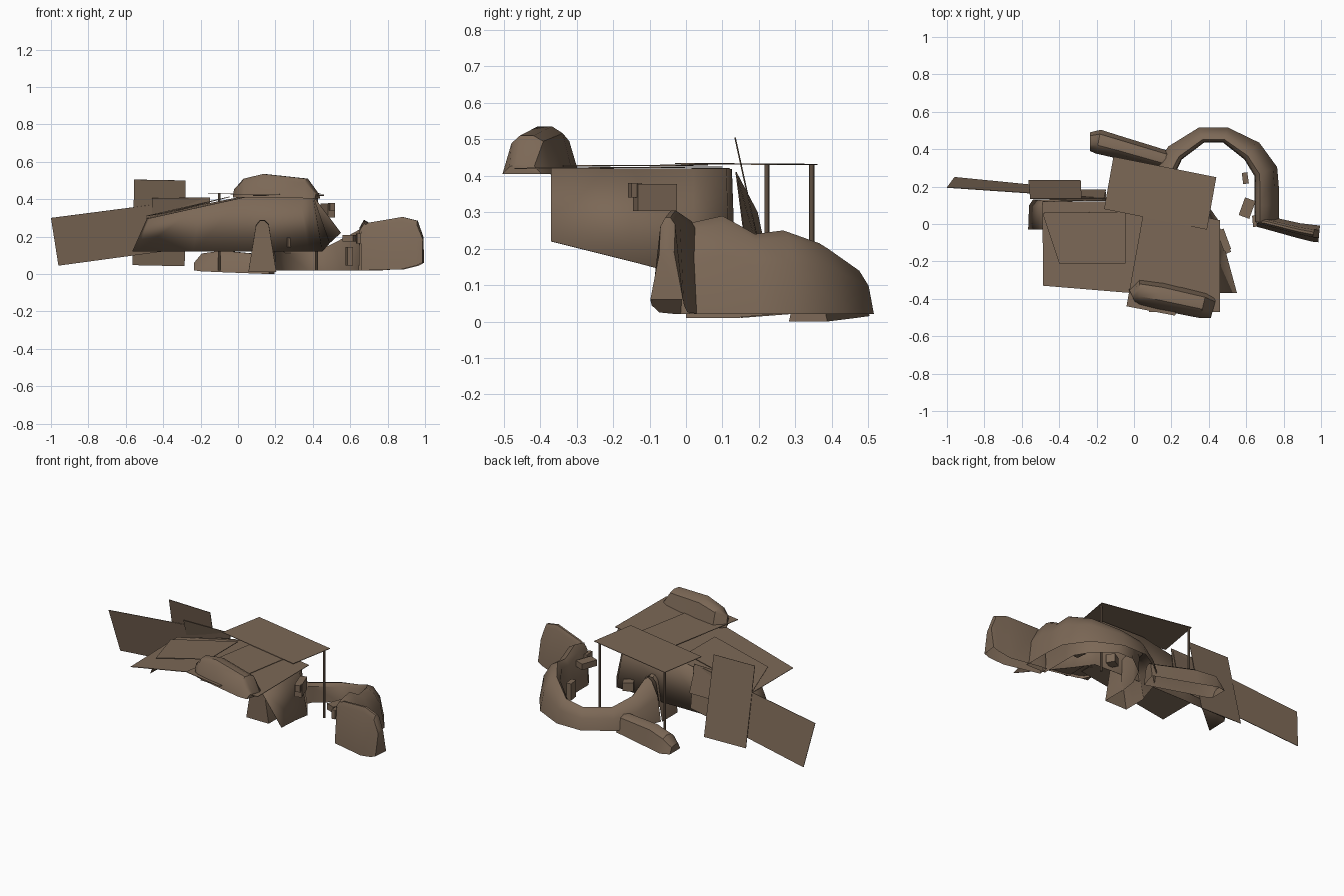
import bpy, math
from mathutils import Vector, Matrix

mat = bpy.data.materials.new("dusty brown")
mat.diffuse_color = (0.20, 0.138, 0.093, 1)


def make(name, verts, faces, smooth=None, thick=0):
    me = bpy.data.meshes.new(name)
    me.from_pydata([tuple(v) for v in verts], [], faces)
    me.materials.append(mat)
    ob = bpy.data.objects.new(name, me)
    bpy.context.collection.objects.link(ob)
    if thick:
        m = ob.modifiers.new("thickness", 'SOLIDIFY')
        m.thickness, m.offset = thick, 0
    if smooth:
        bpy.context.view_layer.objects.active = ob
        ob.select_set(True)
        bpy.ops.object.shade_smooth_by_angle(angle=math.radians(smooth))
        ob.select_set(False)
    return ob


def sheet(name, *corners):
    return make(name, corners, [tuple(range(len(corners)))], thick=0.003)


def rock(name, stations, profile, caps=(True, True)):
    """Loft an open-bottomed cross-section along stations (x, y, width, z_bottom, z_top)."""
    pts = [Vector(s[:2]) for s in stations]
    n, k = len(pts), len(profile)
    verts, faces = [], []
    for i, (x, y, w, z0, z1) in enumerate(stations):
        d = (pts[min(i + 1, n - 1)] - pts[max(i - 1, 0)]).normalized()
        side = Vector((-d.y, d.x))
        for t, h in profile:
            p = pts[i] + side * (t - 0.5) * w
            verts.append((p.x, p.y, z0 + h * (z1 - z0)))
    for i in range(n - 1):
        for j in range(k - 1):
            a, b = i * k + j, i * k + j + 1
            faces.append((a, b, b + k, a + k))
    if caps[0]:
        faces.append(tuple(reversed(range(k))))
    if caps[1]:
        faces.append(tuple(range((n - 1) * k, n * k)))
    return make(name, verts, faces, 40)


def box(name, c, size, rot=0):
    sx, sy, sz = (s / 2 for s in size)
    r = Matrix.Rotation(math.radians(rot), 3, 'Z')
    v = [Vector(c) + r @ Vector((x, y, z)) for x in (-sx, sx) for y in (-sy, sy) for z in (-sz, sz)]
    return make(name, v, [(0, 1, 3, 2), (4, 6, 7, 5), (0, 4, 5, 1), (2, 3, 7, 6), (0, 2, 6, 4), (1, 5, 7, 3)])


BANK = [(0, 0), (0.04, 0.85), (0.22, 1), (0.5, 0.92), (0.82, 0.6), (1, 0)]
RIDGE = [(0, 0), (0.18, 0.8), (0.35, 1), (0.62, 1), (0.82, 0.85), (1, 0)]
SPIRE = [(0, 0), (0.27, 0.9), (0.42, 1), (0.58, 1), (0.73, 0.92), (1, 0)]

# horseshoe rock wall
rock("curved_rock_wall", [
    (0.71, 0.01, 0.13, 0.02, 0.27), (0.71, 0.10, 0.13, 0.02, 0.29), (0.71, 0.19, 0.13, 0.02, 0.24),
    (0.705, 0.28, 0.13, 0.02, 0.25), (0.63, 0.39, 0.12, 0.02, 0.215),
    (0.49, 0.475, 0.085, 0.02, 0.15), (0.36, 0.475, 0.085, 0.02, 0.13),
    (0.22, 0.38, 0.10, 0.02, 0.13), (0.15, 0.26, 0.12, 0.02, 0.17),
    (0.13, 0.14, 0.14, 0.01, 0.25)],
    [(1 - t, h) for t, h in BANK], (True, False))
# pointed left foot of the wall, under the shelter
rock("left_wall_foot", [(0.13, 0.15, 0.15, 0.01, 0.26), (0.13, 0.06, 0.15, 0.01, 0.29),
                        (0.13, 0.0, 0.15, 0.01, 0.285)], SPIRE, (False, True))
# low wing at the back left and tall wing at the right
rock("left_rock_wing", [(-0.235, 0.44, 0.10, 0.02, 0.06), (-0.19, 0.44, 0.13, 0.015, 0.11),
                        (-0.08, 0.41, 0.12, 0.01, 0.125), (0.18, 0.335, 0.11, 0.0, 0.10)], RIDGE)
rock("right_rock_wing", [(0.66, 0.015, 0.06, 0.02, 0.25), (0.70, 0.01, 0.07, 0.02, 0.275),
                         (0.88, -0.035, 0.08, 0.025, 0.305), (0.96, -0.05, 0.09, 0.045, 0.285),
                         (0.99, -0.053, 0.09, 0.06, 0.20)], SPIRE)
# boulder weighing down the roof
rock("roof_boulder", [(-0.01, -0.385, 0.08, 0.41, 0.46), (0.03, -0.365, 0.14, 0.41, 0.51),
                      (0.14, -0.385, 0.15, 0.41, 0.535), (0.37, -0.435, 0.14, 0.405, 0.51),
                      (0.425, -0.45, 0.11, 0.405, 0.43)], RIDGE)

# flat roof boards
sheet("back_roof_board", (-0.11, 0.36, 0.431), (0.44, 0.25, 0.431), (0.39, -0.03, 0.433), (-0.16, 0.08, 0.433))
sheet("middle_roof_board", (-0.04, -0.44, 0.426), (0.22, -0.49, 0.426), (0.31, 0.01, 0.429), (0.05, 0.06, 0.429))
sheet("right_roof_board", (0.08, -0.47, 0.42), (0.46, -0.47, 0.42), (0.46, 0.02, 0.424), (0.08, 0.10, 0.424))
# sloping boards on the left
sheet("left_roof_board", (-0.485, -0.33, 0.295), (0.06, -0.375, 0.415), (0.06, 0.12, 0.42), (-0.49, 0.12, 0.30))
sheet("left_roof_overlay", (-0.40, -0.21, 0.325), (-0.045, -0.21, 0.412), (-0.045, 0.065, 0.413), (-0.49, 0.06, 0.31))

# draped wall: open at the front, curving round the right, back and left
top = [(0.40, -0.37, 0.42), (0.40, -0.15, 0.42), (0.385, 0.02, 0.42), (0.33, 0.11, 0.42),
       (0.04, 0.125, 0.418), (-0.20, 0.125, 0.37), (-0.47, 0.12, 0.305), (-0.485, 0.09, 0.30), (-0.485, -0.03, 0.30)]
low = [(0.55, -0.37, 0.22), (0.49, -0.15, 0.165), (0.45, 0.02, 0.12), (0.38, 0.12, 0.12),
       (0.04, 0.135, 0.12), (-0.24, 0.135, 0.12), (-0.54, 0.13, 0.12), (-0.56, 0.10, 0.12), (-0.565, -0.03, 0.12)]
n = len(top)
make("draped_wall", top + low, [(i, i + 1, n + i + 1, n + i) for i in range(n - 1)], 50, 0.002)

# leaning panels at the back left
sheet("long_leaning_panel", (-1.0, 0.195, 0.30), (-0.96, 0.25, 0.045), (-0.15, 0.17, 0.155), (-0.15, 0.137, 0.41))
sheet("tall_leaning_panel", (-0.555, 0.135, 0.505), (-0.28, 0.135, 0.50), (-0.285, 0.235, 0.042), (-0.565, 0.235, 0.048))
sheet("short_leaning_panel", (-0.46, 0.138, 0.405), (-0.16, 0.138, 0.41), (-0.15, 0.182, 0.25), (-0.46, 0.182, 0.25))

# roof poles
for side, x, y in (("right", 0.42, 0.222), ("left", -0.10, 0.345)):
    bpy.ops.mesh.primitive_cylinder_add(vertices=8, radius=0.007, depth=0.41, location=(x, y, 0.225))
    bpy.context.object.name = side + "_roof_pole"
    bpy.context.object.data.materials.append(mat)

# small crates and fittings
box("wall_box", (0.48, -0.085, 0.34), (0.04, 0.115, 0.075), 20)
box("wall_box_step", (0.50, -0.14, 0.36), (0.03, 0.03, 0.04), 20)
box("crate", (0.605, 0.085, 0.192), (0.06, 0.10, 0.036), -20)
box("upright_block", (0.595, 0.245, 0.095), (0.03, 0.06, 0.10), 8)
box("side_block", (0.645, 0.015, 0.19), (0.022, 0.06, 0.055), 5)
box("inner_block", (0.28, 0.15, 0.17), (0.06, 0.05, 0.05), 30)
